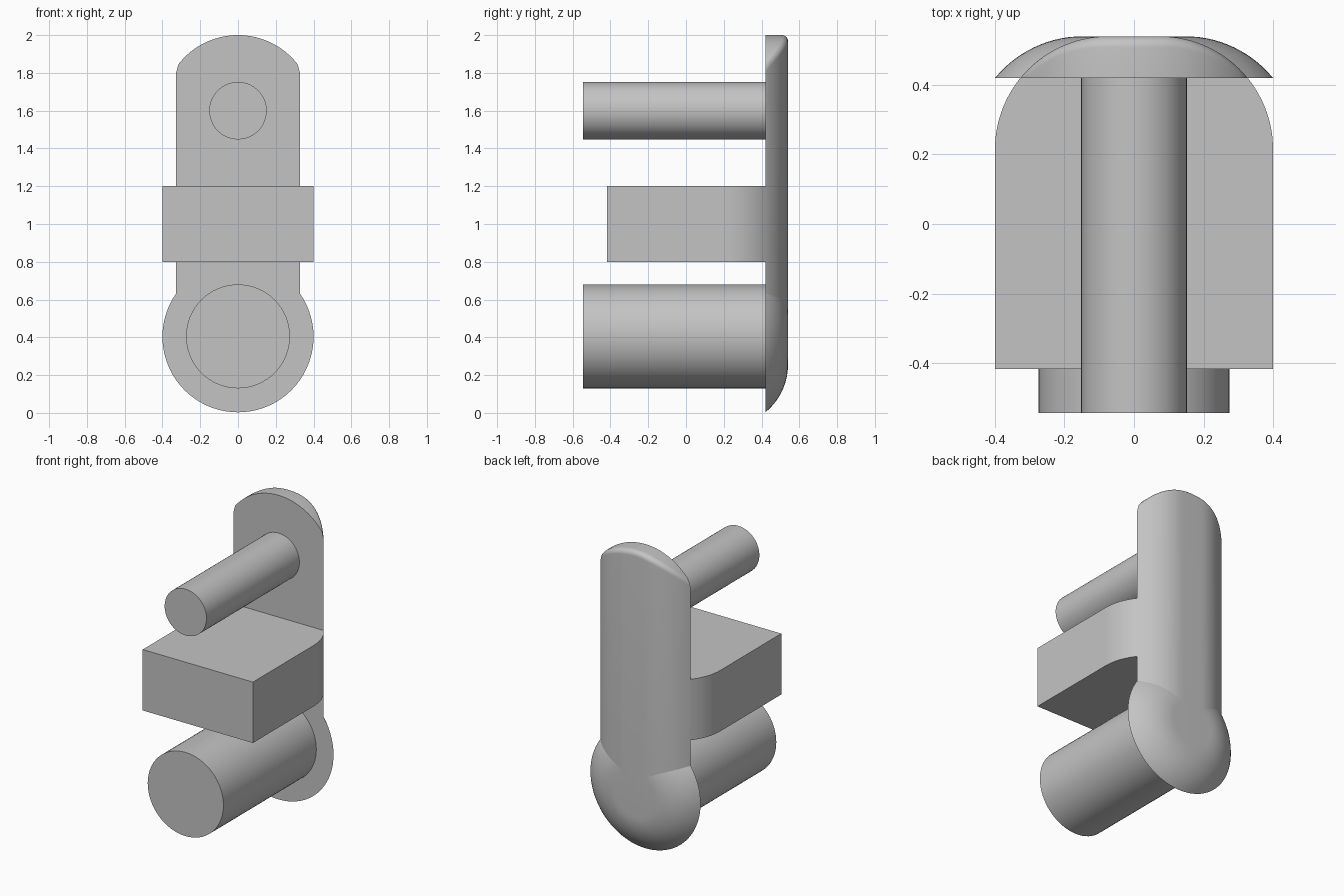
import bpy, bmesh
from math import sin, cos, tan, acos, pi, sqrt, asin
from mathutils import Matrix

cube = bpy.data.objects.get("Cube")
if cube:
    bpy.data.objects.remove(cube)

grey = bpy.data.materials.new("plain grey")
grey.use_nodes = True
colour = (0.55, 0.55, 0.55, 1)
grey.diffuse_color = colour
grey.node_tree.nodes["Principled BSDF"].inputs["Base Color"].default_value = colour

FRONT, BACK = 0.42, 0.54          # plate thickness range in y
ROUND = 0.325                     # radius of the rounded back edges
FLAT = 0.075                      # half width of the flat strip on the back
SWEEP = acos(1 - (BACK - FRONT) / ROUND)
LOW_Z, HIGH_Z, END_R = 0.403, 1.6, 0.4


def finish(bm, name):
    bmesh.ops.remove_doubles(bm, verts=bm.verts, dist=1e-5)
    bmesh.ops.dissolve_degenerate(bm, edges=bm.edges, dist=1e-5)
    bmesh.ops.recalc_face_normals(bm, faces=bm.faces)
    mesh = bpy.data.meshes.new(name)
    bm.to_mesh(mesh)
    bm.free()
    mesh.materials.append(grey)
    obj = bpy.data.objects.new(name, mesh)
    bpy.context.collection.objects.link(obj)
    bpy.ops.object.select_all(action='DESELECT')
    obj.select_set(True)
    bpy.context.view_layer.objects.active = obj
    bpy.ops.object.shade_smooth_by_angle(angle=pi / 6)


def loft(bm, rings, closed):
    """Join rings of equal length with quads."""
    rows = [[bm.verts.new(p) for p in ring] for ring in rings]
    pairs = list(zip(rows, rows[1:])) + ([(rows[-1], rows[0])] if closed else [])
    for a, b in pairs:
        for i in range(len(a)):
            j = (i + 1) % len(a)
            bm.faces.new((a[i], a[j], b[j], b[i]))


def peg(name, z, radius):
    bm = bmesh.new()
    y0 = -0.544
    bmesh.ops.create_cone(bm, cap_ends=True, segments=64, radius1=radius, radius2=radius,
                          depth=FRONT - y0, matrix=Matrix.Translation((0, (FRONT + y0) / 2, z))
                          @ Matrix.Rotation(pi / 2, 4, 'X'))
    finish(bm, name)


peg("upper_peg", HIGH_Z, 0.152)
peg("lower_peg", LOW_Z + 0.002, 0.275)

# Middle block, its sides curving in to meet the plate
bm = bmesh.new()
start = pi / 2 - SWEEP
side = [(0.4, -0.417)]
for i in range(13):
    a = start * i / 12
    side.append((FLAT + ROUND * cos(a), BACK - ROUND + ROUND * sin(a)))
outline = side + [(-x, y) for x, y in reversed(side)]
base = bm.faces.new([bm.verts.new((x, y, 0.8)) for x, y in outline])
top = bmesh.ops.extrude_face_region(bm, geom=[base])["geom"]
bmesh.ops.translate(bm, vec=(0, 0, 0.4),
                    verts=[v for v in top if isinstance(v, bmesh.types.BMVert)])
finish(bm, "middle_block")

# Round lower dome, turned about the peg axis
bm = bmesh.new()
flat_r = END_R - ROUND * sin(SWEEP)
profile = [(0, FRONT)]
for i in range(15):
    a = SWEEP * (1 - i / 14)
    profile.append((flat_r + ROUND * sin(a), BACK - ROUND + ROUND * cos(a)))
profile.append((0, BACK))
turns = [2 * pi * k / 72 for k in range(72)]
loft(bm, [[(r * cos(t), y, LOW_Z + r * sin(t)) for r, y in profile] for t in turns], True)
finish(bm, "lower_dome")

# Long back strip: columns across its width, with a softened arched top end
bm = bmesh.new()
half = [(FLAT * i / 4, 0.0) for i in range(4)]
half += [(FLAT + ROUND * sin(SWEEP * i / 16), SWEEP * i / 16) for i in range(17)]
columns = [(-x, a) for x, a in reversed(half[1:])] + half
rings = []
for x, a in columns:
    y = BACK - ROUND + ROUND * cos(a)
    angle = acos(sin(a) * abs(x) / END_R)
    r = 0.032 * tan(angle / 2)
    drop = max(0, min(r, y - FRONT))
    ring = [(x, FRONT, LOW_Z), (x, y, LOW_Z)]
    for k in range(9):
        t = drop * (1 - cos(pi / 2 * k / 8))
        d = r - sqrt(max(0, r * r - (r - t) ** 2))
        # inset shrinks to nothing as the rounding reaches the end wall
        ring.append((x, y - t, HIGH_Z + sqrt((END_R - r + sqrt(max(0, r * r - (r - t) ** 2))) ** 2 - x * x)))
    ring.append((x, FRONT, ring[-1][2]))
    rings.append(ring)
loft(bm, rings, False)
finish(bm, "back_strip")
